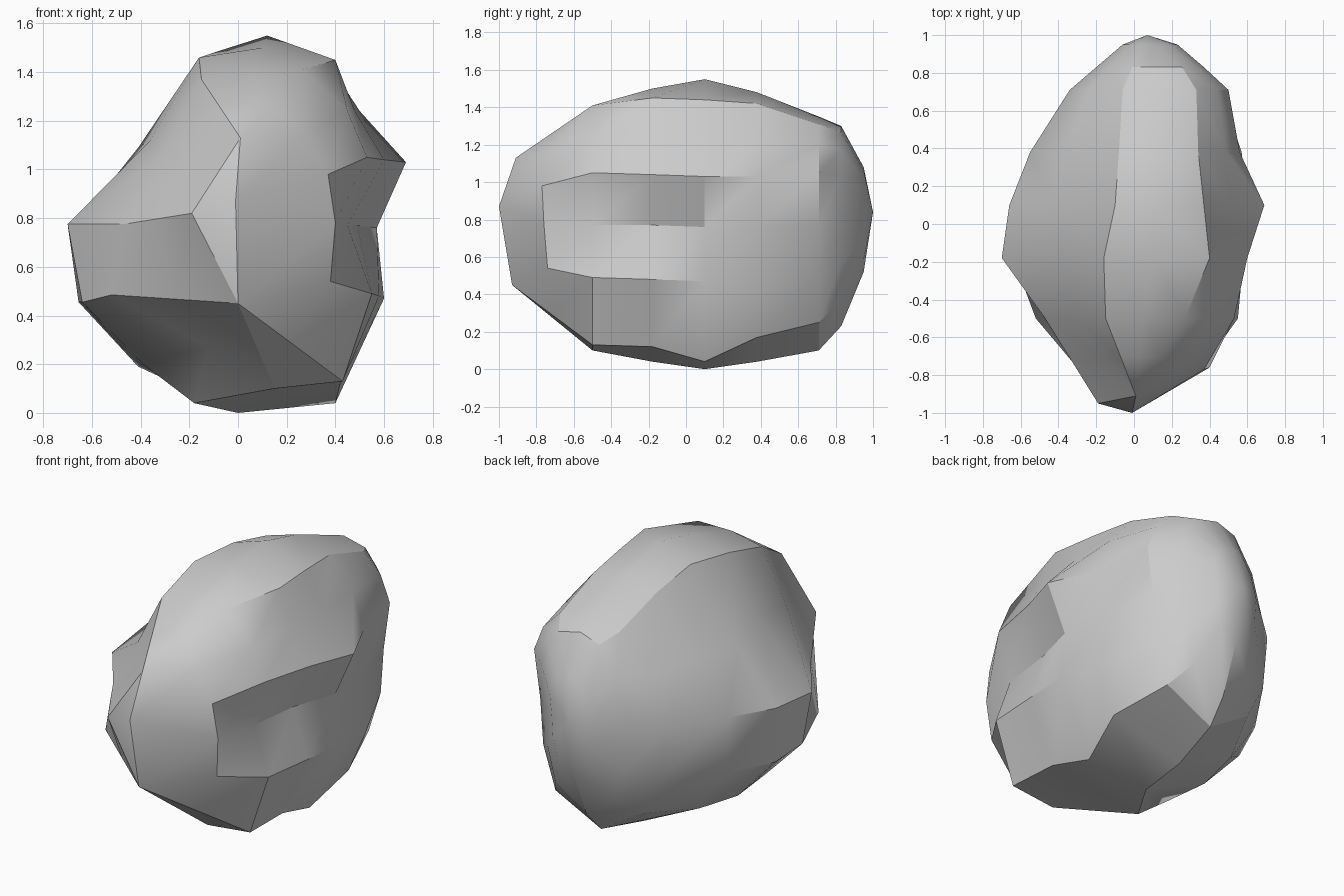
import bpy, bmesh, math
from mathutils import Vector

if "Cube" in bpy.data.objects:
    bpy.data.objects.remove(bpy.data.objects["Cube"])

# Rock cross-sections (x, z), counter-clockwise from the right side, keyed by y
SECTIONS = {
    -0.50: [(.45, .77), (.53, 1.05), (.45, 1.24), (.27, 1.41), (.05, 1.41), (-.15, 1.37), (-.31, 1.06),
            (-.47, .775), (-.52, .485), (-.12, .27), (.15, .10), (.43, .13), (.55, .49)],
    -0.18: [(.49, .77), (.60, 1.04), (.48, 1.24), (.40, 1.45), (.10, 1.50), (-.16, 1.46), (-.36, 1.12),
            (-.70, .775), (-.64, .455), (-.39, .20), (-.18, .04), (.42, .12), (.58, .48)],
    0.10: [(.57, .76), (.69, 1.03), (.50, 1.24), (.37, 1.44), (.12, 1.55), (-.10, 1.48), (-.41, 1.09),
           (-.66, .775), (-.655, .455), (-.41, .19), (0, 0), (.40, .04), (.60, .47)],
    0.38: [(.55, .76), (.56, 1.03), (.49, 1.24), (.34, 1.42), (.12, 1.48), (-.08, 1.42), (-.37, 1.10),
           (-.55, .80), (-.53, .46), (-.36, .21), (0, .04), (.46, .17), (.57, .42)],
    0.71: [(.46, .77), (.50, 1.05), (.44, 1.20), (.33, 1.31), (.12, 1.35), (-.06, 1.30), (-.24, 1.08),
           (-.34, .80), (-.31, .48), (-.20, .26), (.06, .10), (.36, .25), (.44, .50)],
}


def fitted(points, x0, x1, z0, z1):
    """Squeeze a section into a smaller box for the tapering back end."""
    xs, zs = [p[0] for p in points], [p[1] for p in points]
    ax, az = min(xs), min(zs)
    sx, sz = (x1 - x0) / (max(xs) - ax), (z1 - z0) / (max(zs) - az)
    return [(x0 + (x - ax) * sx, z0 + (z - az) * sz) for x, z in points]


bm = bmesh.new()
back = SECTIONS[0.71]
slices = sorted(SECTIONS.items())
slices += [(0.83, fitted(back, -.20, .37, .23, 1.30)),
           (0.95, fitted(back, -.06, .23, .52, 1.08))]
rings = [[bm.verts.new((x, y, z)) for x, z in pts] for y, pts in slices]
n = len(back)

# Front ridge: nose, top, left shoulder and bottom; every ray runs to one of them
nose, top, left, low = [bm.verts.new(p) for p in (
    (-.01, -1, .87), (.01, -.91, 1.13), (-.19, -.95, .82), (0, -.93, .45))]
ridge = [nose] * 2 + [top] * 5 + [left] + [low] * 5

# Ring halfway to the ridge, bulging on the right
bulge = {0: (.40, -.76, .78), 1: (.37, -.77, .98), 2: (.27, -.76, 1.15), 12: (.38, -.74, .54)}
middle = [bm.verts.new(bulge.get(i, Vector(r.co).lerp(v.co, .5)))
          for i, (r, v) in enumerate(zip(ridge, rings[0]))]

# Loft the rock body, dropping collapsed corners at the ridge
loops = [ridge, middle] + rings
for a, b in zip(loops, loops[1:]):
    for i in range(n):
        j = (i + 1) % n
        bm.faces.new(list(dict.fromkeys((a[i], a[j], b[j], b[i]))))
bm.faces.new((nose, top, left))
bm.faces.new((nose, left, low))

# Close the back with a fan to its tip
tip = bm.verts.new((.07, 1, .84))
for i in range(n):
    bm.faces.new((rings[-1][i], rings[-1][(i + 1) % n], tip))
bmesh.ops.recalc_face_normals(bm, faces=bm.faces)

mesh = bpy.data.meshes.new("rock")
bm.to_mesh(mesh)
bm.free()
rock = bpy.data.objects.new("rock", mesh)
bpy.context.collection.objects.link(rock)
bpy.context.view_layer.objects.active = rock
rock.select_set(True)
bpy.ops.object.shade_smooth_by_angle(angle=math.radians(30))
